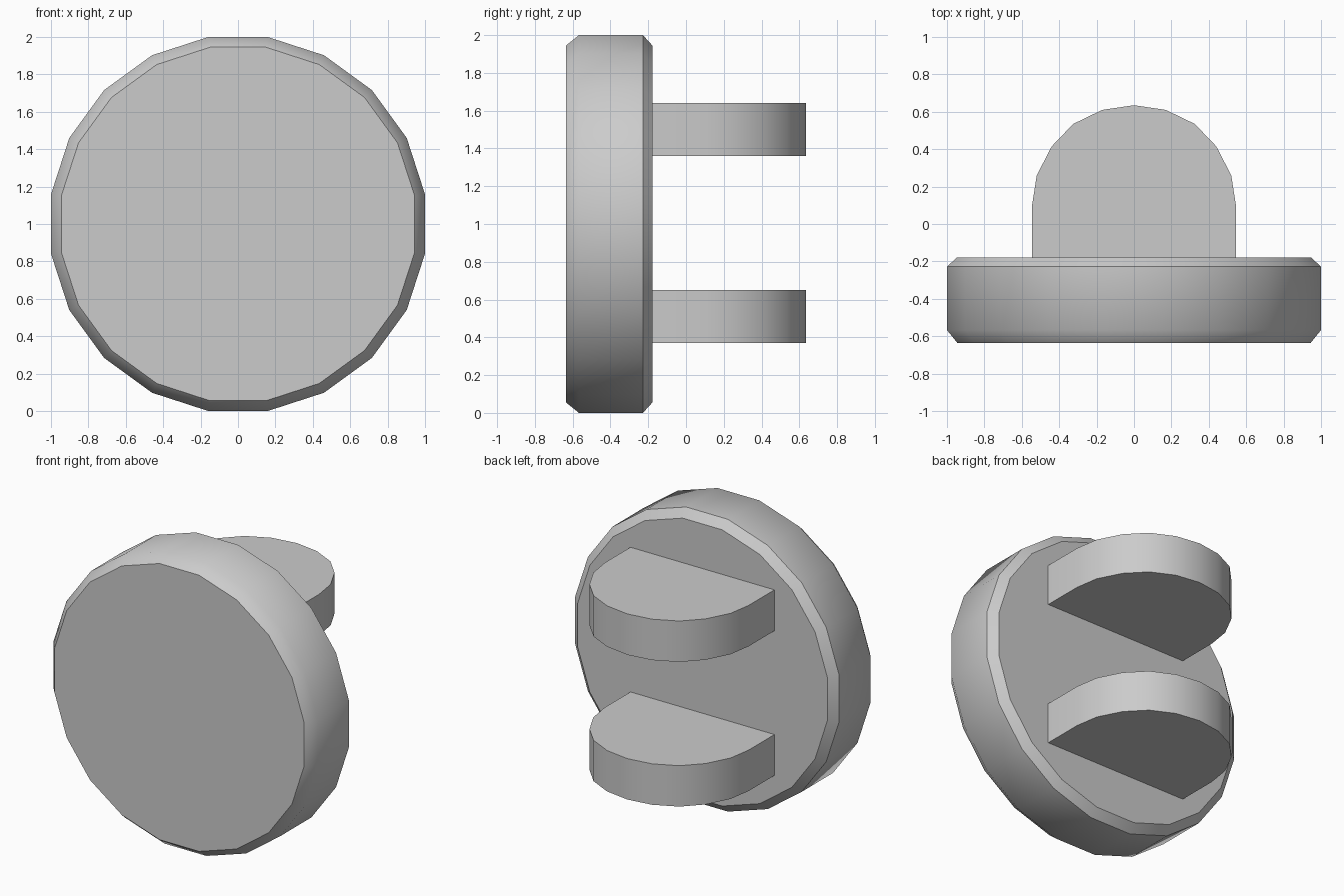
import bpy, math

if "Cube" in bpy.data.objects:
    bpy.data.objects.remove(bpy.data.objects["Cube"])

SIDES = 20


def make_object(name, verts, faces):
    mesh = bpy.data.meshes.new(name)
    mesh.from_pydata(verts, [], faces)
    obj = bpy.data.objects.new(name, mesh)
    bpy.context.collection.objects.link(obj)
    bpy.ops.object.select_all(action='DESELECT')
    obj.select_set(True)
    bpy.context.view_layer.objects.active = obj
    bpy.ops.object.mode_set(mode='EDIT')
    bpy.ops.mesh.select_all(action='SELECT')
    bpy.ops.mesh.normals_make_consistent(inside=False)
    bpy.ops.object.mode_set(mode='OBJECT')
    bpy.ops.object.shade_smooth_by_angle(angle=math.radians(40))
    return obj


def loft(name, rings):
    """Skin a stack of equal-length rings and cap both ends."""
    n = len(rings[0])
    verts = [v for ring in rings for v in ring]
    faces = [(r * n + i, r * n + (i + 1) % n, (r + 1) * n + (i + 1) % n, (r + 1) * n + i)
             for r in range(len(rings) - 1) for i in range(n)]
    faces += [tuple(range(n)), tuple(range(len(verts) - n, len(verts)))]
    return make_object(name, verts, faces)


def disc_ring(y, apothem):
    radius = apothem / math.cos(math.pi / SIDES)
    angles = [(i + 0.5) * math.tau / SIDES for i in range(SIDES)]
    return [(radius * math.cos(a), y, 1 + radius * math.sin(a)) for a in angles]


# Upright disc with chamfered rims
loft("disc", [disc_ring(y, r) for y, r in
              [(-0.635, 0.945), (-0.567, 1.0), (-0.228, 1.0), (-0.178, 0.945)]])

# Two rounded tabs on the back, each a mirrored half profile
half = [(0.545, -0.18), (0.545, 0.10), (0.52, 0.26), (0.44, 0.415), (0.325, 0.535), (0.17, 0.61)]
outline = half + [(0, 0.635)] + [(-x, y) for x, y in reversed(half)]
for name, low, high in [("lower_tab", 0.37, 0.65), ("upper_tab", 1.36, 1.64)]:
    loft(name, [[(x, y, z) for x, y in outline] for z in (low, high)])
